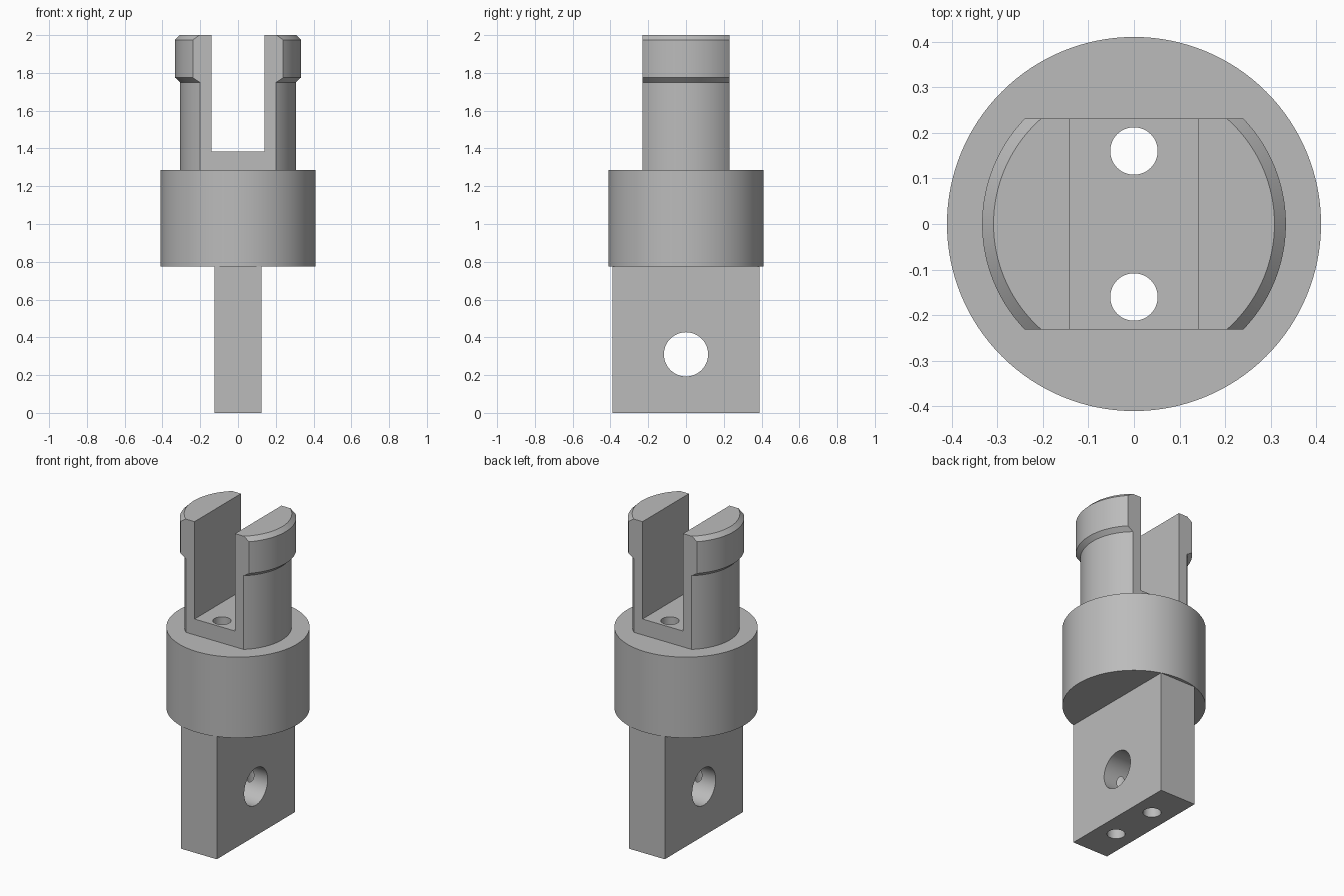
import bpy, bmesh, math
from mathutils import Matrix

if "Cube" in bpy.data.objects:
    bpy.data.objects.remove(bpy.data.objects["Cube"], do_unlink=True)

SEGMENTS = 128

steel = bpy.data.materials.new("plain grey")
steel.use_nodes = True
GREY = (0.5, 0.5, 0.5, 1)
steel.diffuse_color = GREY
steel.node_tree.nodes["Principled BSDF"].inputs["Base Color"].default_value = GREY


def make(name, bm):
    bmesh.ops.recalc_face_normals(bm, faces=bm.faces[:])
    mesh = bpy.data.meshes.new(name)
    bm.to_mesh(mesh)
    bm.free()
    mesh.materials.append(steel)
    obj = bpy.data.objects.new(name, mesh)
    bpy.context.collection.objects.link(obj)
    return obj


def box(name, width, depth, bottom, top):
    bm = bmesh.new()
    bmesh.ops.create_cube(bm, size=1, matrix=Matrix.Translation((0, 0, (bottom + top) / 2))
                          @ Matrix.Diagonal((width, depth, top - bottom, 1)))
    return make(name, bm)


def rod(name, radius, length, matrix):
    bm = bmesh.new()
    bmesh.ops.create_cone(bm, cap_ends=True, segments=SEGMENTS, radius1=radius,
                          radius2=radius, depth=length, matrix=matrix)
    return make(name, bm)


def lathe(name, profile):
    # Rings of the (radius, height) profile, bridged and capped
    bm = bmesh.new()
    rings = [[bm.verts.new((r * math.cos(math.tau * i / SEGMENTS),
                            r * math.sin(math.tau * i / SEGMENTS), z))
              for i in range(SEGMENTS)] for r, z in profile]
    for low, high in zip(rings, rings[1:]):
        for i in range(SEGMENTS):
            j = (i + 1) % SEGMENTS
            bm.faces.new((low[i], low[j], high[j], high[i]))
    bm.faces.new(rings[0][::-1])
    bm.faces.new(rings[-1])
    return make(name, bm)


def combine(target, tool, operation):
    # Apply one boolean and discard the tool
    mod = target.modifiers.new(operation, 'BOOLEAN')
    mod.operation = operation
    mod.solver = 'EXACT'
    mod.object = tool
    bpy.ops.object.select_all(action='DESELECT')
    bpy.context.view_layer.objects.active = target
    target.select_set(True)
    bpy.ops.object.modifier_apply(modifier=mod.name)
    bpy.data.objects.remove(tool, do_unlink=True)


# Forked snap head: turned stem with a chamfered lip, flat sides and a slot
fork = lathe("fork", [(0.307, 1.0), (0.307, 1.75), (0.333, 1.775),
                      (0.333, 1.975), (0.308, 2.0)])
combine(fork, box("flat_sides", 1, 0.463, 0.9, 2.1), 'INTERSECT')
combine(fork, box("slot", 0.283, 1, 1.385, 2.1), 'DIFFERENCE')

# Round collar joined with the fork above and the flat tab below
body = rod("clevis_body", 0.41, 0.51, Matrix.Translation((0, 0, 1.03)))
combine(body, fork, 'UNION')
combine(body, box("tab", 0.25, 0.78, 0, 0.95), 'UNION')

# Cross pin hole through the tab
combine(body, rod("pin_hole", 0.117, 1, Matrix.Translation((0, 0, 0.31))
                  @ Matrix.Rotation(math.pi / 2, 4, 'Y')), 'DIFFERENCE')

# Two long bolt holes from the tab's end to the slot floor
for side in (-1, 1):
    combine(body, rod("bolt_hole", 0.052, 3, Matrix.Translation((0, side * 0.16, 1))), 'DIFFERENCE')

bpy.ops.object.shade_smooth_by_angle(angle=math.radians(25))
